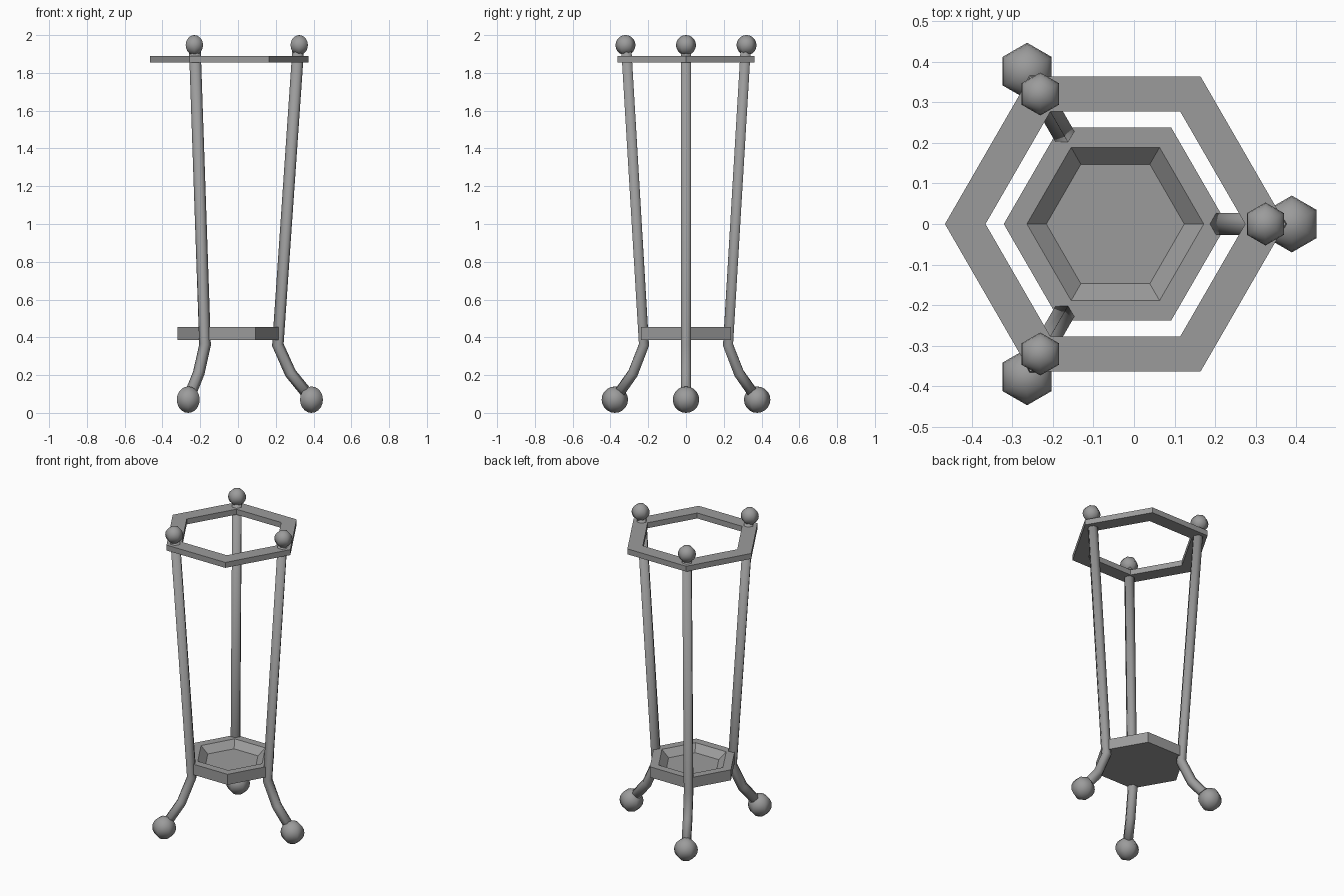
import bpy, bmesh, math
from mathutils import Vector, Matrix

if "Cube" in bpy.data.objects:
    bpy.data.objects.remove(bpy.data.objects["Cube"], do_unlink=True)

AXIS_X = -0.046  # the stand's axis; one leg points to +x
SIDES = 6

grey = bpy.data.materials.new("iron grey")
grey.use_nodes = True
grey.diffuse_color = (0.33, 0.33, 0.33, 1)
grey.node_tree.nodes["Principled BSDF"].inputs["Base Color"].default_value = (0.33, 0.33, 0.33, 1)


def finish(name, bm, smooth=False):
    bmesh.ops.recalc_face_normals(bm, faces=bm.faces)
    for f in bm.faces:
        f.smooth = smooth
    mesh = bpy.data.meshes.new(name)
    bm.to_mesh(mesh)
    bm.free()
    mesh.materials.append(grey)
    obj = bpy.data.objects.new(name, mesh)
    bpy.context.collection.objects.link(obj)
    return obj


def bridge(bm, a, b):
    for i in range(SIDES):
        j = (i + 1) % SIDES
        bm.faces.new((a[i], a[j], b[j], b[i]))


def hexagon_lathe(name, profile, closed):
    """Six-sided turning of (radius, height) points; open profiles get end caps."""
    bm = bmesh.new()
    rings = []
    for r, z in profile:
        angles = [math.tau * i / SIDES for i in range(SIDES)]
        rings.append([bm.verts.new((AXIS_X + r * math.cos(a), r * math.sin(a), z)) for a in angles])
    for a, b in zip(rings, rings[1:]):
        bridge(bm, a, b)
    if closed:
        bridge(bm, rings[-1], rings[0])
    else:
        bm.faces.new(rings[0])
        bm.faces.new(rings[-1])
    return finish(name, bm)


def rod(name, path, radius, turn):
    """Six-sided tube along a (distance, height) path in a plane through the axis."""
    bm = bmesh.new()
    pts = [Vector((d, 0, z)) for d, z in path]
    side = Vector((0, 1, 0))
    rings = []
    for i, p in enumerate(pts):
        before = (p - pts[max(i - 1, 0)]).normalized()
        after = (pts[min(i + 1, len(pts) - 1)] - p).normalized()
        out = side.cross((before + after).normalized())
        angles = [math.tau * k / SIDES for k in range(SIDES)]
        rings.append([bm.verts.new(p + radius * (out * math.cos(a) + side * math.sin(a))) for a in angles])
    for a, b in zip(rings, rings[1:]):
        bridge(bm, a, b)
    bm.faces.new(rings[0])
    bm.faces.new(rings[-1])
    bmesh.ops.transform(bm, matrix=turn, verts=bm.verts)
    return finish(name, bm, True)


def ball(name, distance, z, radius, turn):
    bm = bmesh.new()
    bmesh.ops.create_uvsphere(bm, u_segments=SIDES, v_segments=10, radius=radius,
                              matrix=turn @ Matrix.Translation((distance, 0, z)))
    return finish(name, bm, True)


# Top ring and dished lower tray
hexagon_lathe("top_ring", [(0.42, 1.855), (0.42, 1.89), (0.32, 1.89), (0.32, 1.855)], True)
hexagon_lathe("lower_tray", [(0.275, 0.387), (0.275, 0.455), (0.218, 0.455), (0.17, 0.413)], False)

# Three legs, each with a splayed foot and ball ends
leg_path = [(0.365, 1.93), (0.257, 0.36), (0.324, 0.21), (0.43, 0.08)]
for i, label in enumerate(("left", "back_right", "front_right")):
    turn = Matrix.Translation((AXIS_X, 0, 0)) @ Matrix.Rotation(math.tau * i / 3, 4, "Z")
    rod(label + "_leg", leg_path, 0.031, turn)
    ball(label + "_finial", 0.37, 1.947, 0.053, turn)
    ball(label + "_foot", 0.435, 0.07, 0.07, turn)
